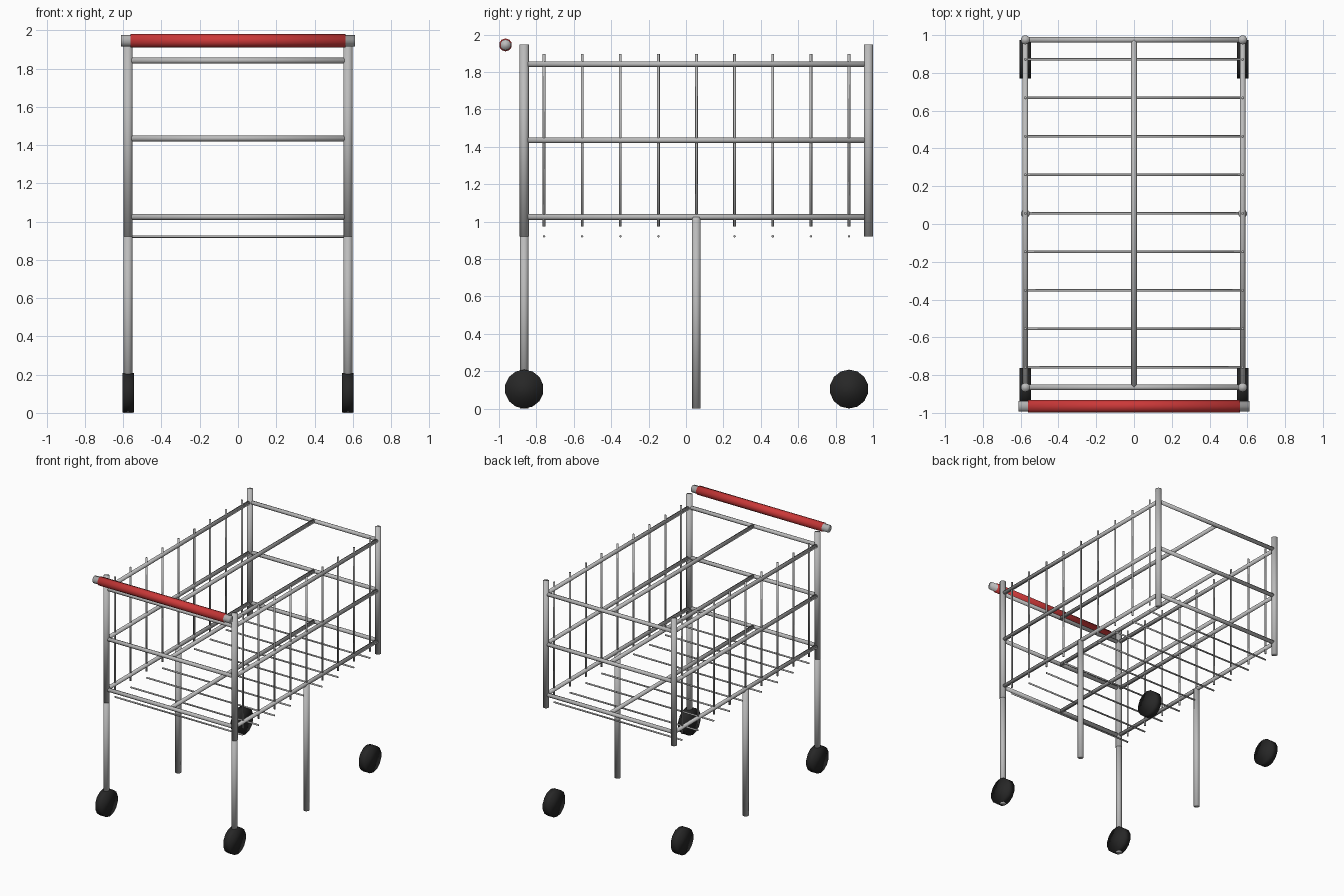
import bpy
from mathutils import Vector

if "Cube" in bpy.data.objects:
    bpy.data.objects.remove(bpy.data.objects["Cube"])


def material(name, rgb):
    m = bpy.data.materials.new(name)
    m.diffuse_color = (*rgb, 1)
    m.use_nodes = True
    m.node_tree.nodes["Principled BSDF"].inputs["Base Color"].default_value = m.diffuse_color
    return m


STEEL = material("steel grey", (0.50, 0.50, 0.50))
RED = material("grip red", (0.60, 0.04, 0.04))
BLACK = material("tyre black", (0.02, 0.02, 0.02))


def rod(name, a, b, r, mat=STEEL, sides=10):
    """Smooth cylinder running from point a to point b."""
    a, b = Vector(a), Vector(b)
    d = b - a
    bpy.ops.mesh.primitive_cylinder_add(
        vertices=sides, radius=r, depth=d.length, location=(a + b) / 2,
        rotation=d.to_track_quat('Z', 'Y').to_euler())
    ob = bpy.context.object
    ob.name = name
    ob.data.materials.append(mat)
    bpy.ops.object.shade_smooth()
    return ob


W = 0.575                              # half width of the frame
FRONT, MID, BACK = -0.865, 0.055, 0.975
LEVELS = (1.025, 1.435, 1.842)         # rail heights

for x in (-W, W):
    # corner posts of the basket
    for y in (FRONT, BACK):
        rod("corner_post", (x, y, 0.922), (x, y, 1.946), 0.0245)
    # legs
    for y in (FRONT, MID):
        rod("leg", (x, y, 0), (x, y, 1.025), 0.0235)
    # wheels
    for y in (FRONT, 0.872):
        rod("wheel", (x - 0.03, y, 0.105), (x + 0.03, y, 0.105), 0.104, BLACK, 14)

# horizontal rails at each level
for z in LEVELS:
    for x in (-W, 0, W):
        rod("long_rail", (x, FRONT, z), (x, BACK, z), 0.0155)
    for y in (FRONT, BACK):
        rod("cross_rail", (-W, y, z), (W, y, z), 0.0155)

# thin wires: uprights on both sides and the basket floor
for i in range(9):
    y = -0.759 + 0.2038 * i
    for x in (-W, W):
        rod("side_wire", (x, y, 0.975), (x, y, 1.897), 0.0075, sides=8)
    rod("floor_wire", (-W, y, 0.922), (W, y, 0.922), 0.0065, sides=8)

# push handle with red grip
rod("handle_bar", (-0.612, -0.965, 1.945), (0.612, -0.965, 1.945), 0.0295)
rod("handle_grip", (-0.562, -0.965, 1.945), (0.562, -0.965, 1.945), 0.035, RED)
